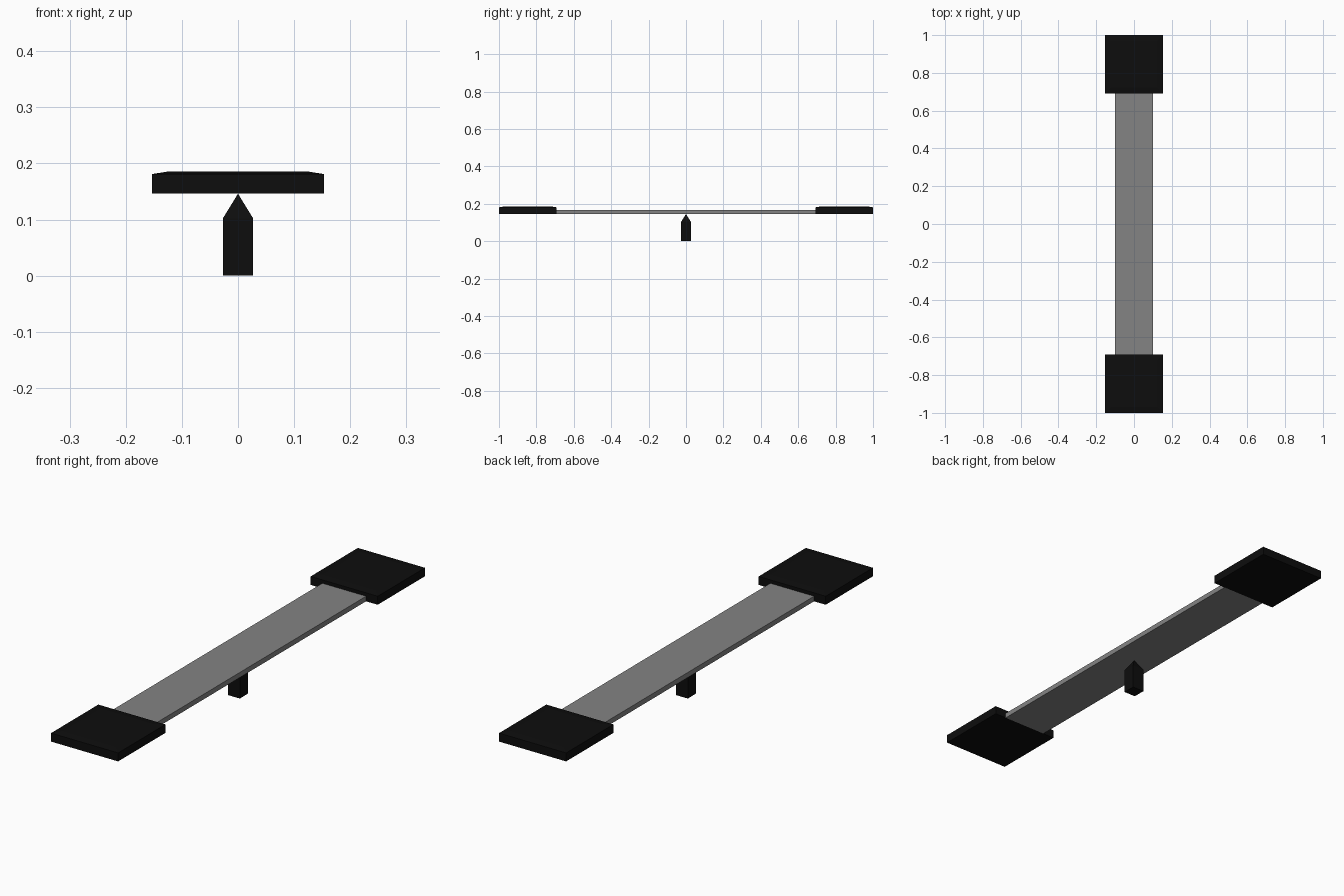
import bpy
import bmesh
from mathutils import Vector

cube = bpy.data.objects.get("Cube")
if cube:
    bpy.data.objects.remove(cube, do_unlink=True)


def make_material(name, value):
    mat = bpy.data.materials.new(name)
    mat.use_nodes = True
    colour = (value, value, value, 1)
    mat.diffuse_color = colour
    mat.node_tree.nodes["Principled BSDF"].inputs["Base Color"].default_value = colour
    return mat


def loft_square(name, levels, material, location=(0, 0, 0)):
    """Stack rectangles given as (half width, half depth, height)."""
    bm = bmesh.new()
    rings = []
    for hx, hy, z in levels:
        if hx == 0:
            rings.append([bm.verts.new((0, 0, z))])
        else:
            rings.append([bm.verts.new((sx * hx, sy * hy, z))
                          for sx, sy in ((-1, -1), (1, -1), (1, 1), (-1, 1))])
    bm.faces.new(rings[0][::-1])
    for low, high in zip(rings, rings[1:]):
        for i in range(4):
            j = (i + 1) % 4
            top = high if len(high) == 1 else [high[j], high[i]]
            bm.faces.new([low[i], low[j]] + top)
    if len(rings[-1]) == 4:
        bm.faces.new(rings[-1])
    mesh = bpy.data.meshes.new(name)
    bm.to_mesh(mesh)
    bm.free()
    mesh.materials.append(material)
    obj = bpy.data.objects.new(name, mesh)
    obj.location = Vector(location)
    bpy.context.collection.objects.link(obj)
    return obj


black = make_material("black", 0.004)
grey = make_material("mid_grey", 0.23)

# Pointed pivot post
loft_square("pivot_post", [(0.027, 0.027, 0), (0.027, 0.027, 0.102), (0, 0, 0.146)], black)

# Balancing plank
loft_square("plank", [(0.1, 0.692, 0.146), (0.1, 0.692, 0.167)], grey)

# End pads with a shallow bevelled top
for name, side in (("front_pad", -1), ("back_pad", 1)):
    loft_square(name, [(0.153, 0.154, 0.146), (0.153, 0.154, 0.181), (0.122, 0.123, 0.186)],
                black, (0, side * 0.846, 0))
